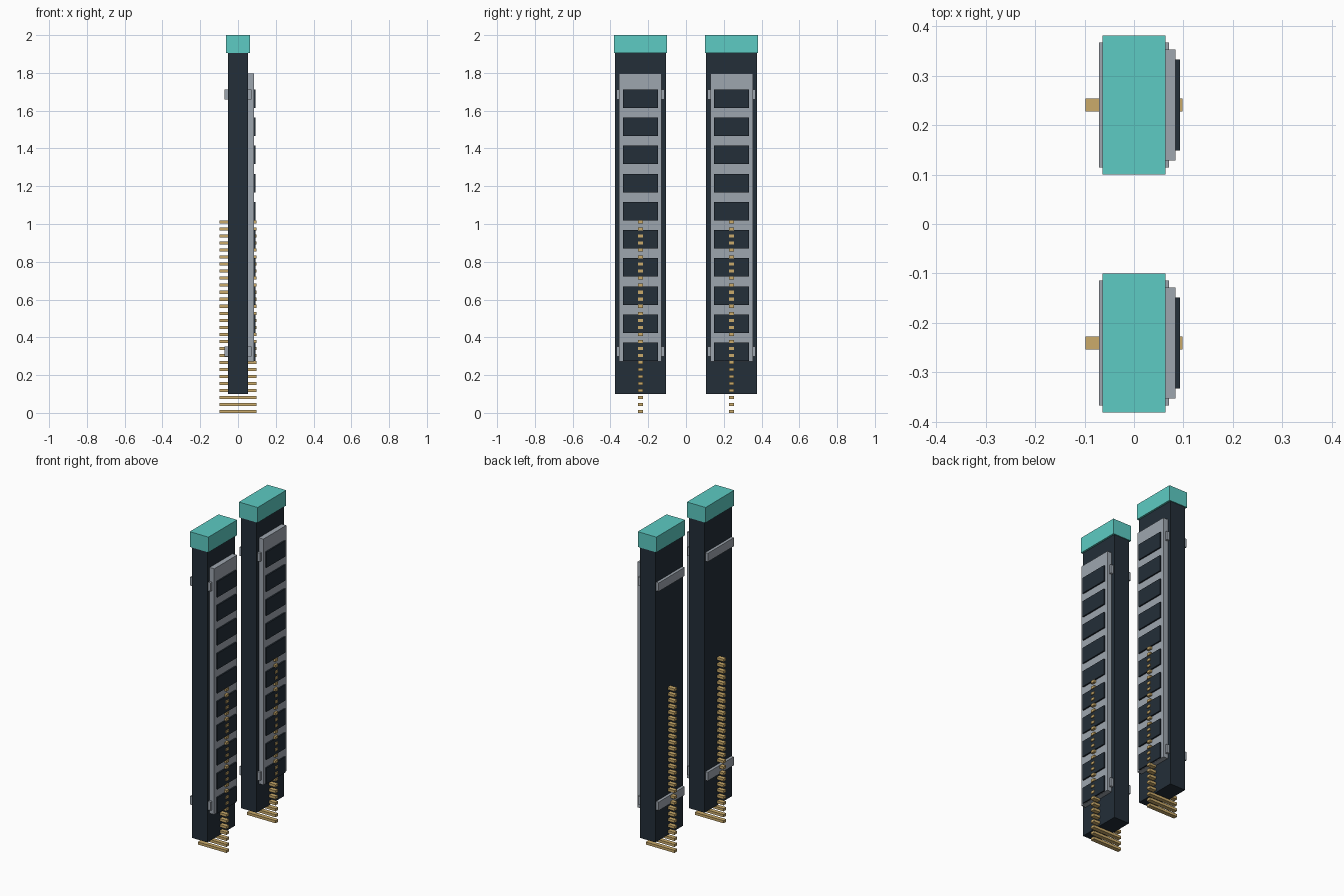
import bpy, bmesh
from mathutils import Matrix

if "Cube" in bpy.data.objects:
    bpy.data.objects.remove(bpy.data.objects["Cube"])


def material(name, rgb):
    # sRGB 0-255 to linear
    lin = [(c / 255 / 12.92) if c < 11 else ((c / 255 + 0.055) / 1.055) ** 2.4 for c in rgb]
    m = bpy.data.materials.new(name)
    m.diffuse_color = (*lin, 1)
    m.use_nodes = True
    m.node_tree.nodes["Principled BSDF"].inputs["Base Color"].default_value = m.diffuse_color
    return m


DARK = material("dark slate", (35, 46, 56))
GREY = material("cool grey", (158, 166, 175))
TEAL = material("teal", (93, 203, 195))
GOLD = material("brass gold", (203, 171, 107))


def boxes(name, mat, spans):
    """One object made of boxes, each ((x0, x1), (y0, y1), (z0, z1))."""
    bm = bmesh.new()
    for span in spans:
        centre = [(a + b) / 2 for a, b in span]
        size = [b - a for a, b in span]
        bmesh.ops.create_cube(bm, size=1, matrix=Matrix.Translation(centre) @ Matrix.Diagonal((*size, 1)))
    mesh = bpy.data.meshes.new(name)
    bm.to_mesh(mesh)
    bm.free()
    mesh.materials.append(mat)
    ob = bpy.data.objects.new(name, mesh)
    bpy.context.collection.objects.link(ob)
    return ob


for side, cy in (("front", -0.241), ("back", 0.241)):
    def wide(w):
        return (cy - w / 2, cy + w / 2)

    # Main stick and its coloured cap
    boxes(side + "_body", DARK, [((-0.053, 0.053), wide(0.27), (0.10, 1.91))])
    boxes(side + "_cap", TEAL, [((-0.064, 0.064), wide(0.281), (1.905, 2.0))])

    # Heat spreader plate with ten raised dark panels
    boxes(side + "_plate", GREY, [((0.05, 0.084), wide(0.225), (0.272, 1.798))])
    boxes(side + "_panels", DARK,
          [((0.08, 0.093), wide(0.184), (0.274 + i * 0.149, 0.372 + i * 0.149)) for i in range(10)])

    # Two clips wrapping through the stick
    boxes(side + "_clips", GREY,
          [((-0.0705, 0.0705), wide(0.254), (z, z + 0.053)) for z in (0.299, 1.659)])

    # Ladder of contact pins
    boxes(side + "_pins", GOLD,
          [((-0.0985, 0.0985), wide(0.026), (i * 0.0371, i * 0.0371 + 0.016)) for i in range(28)])
